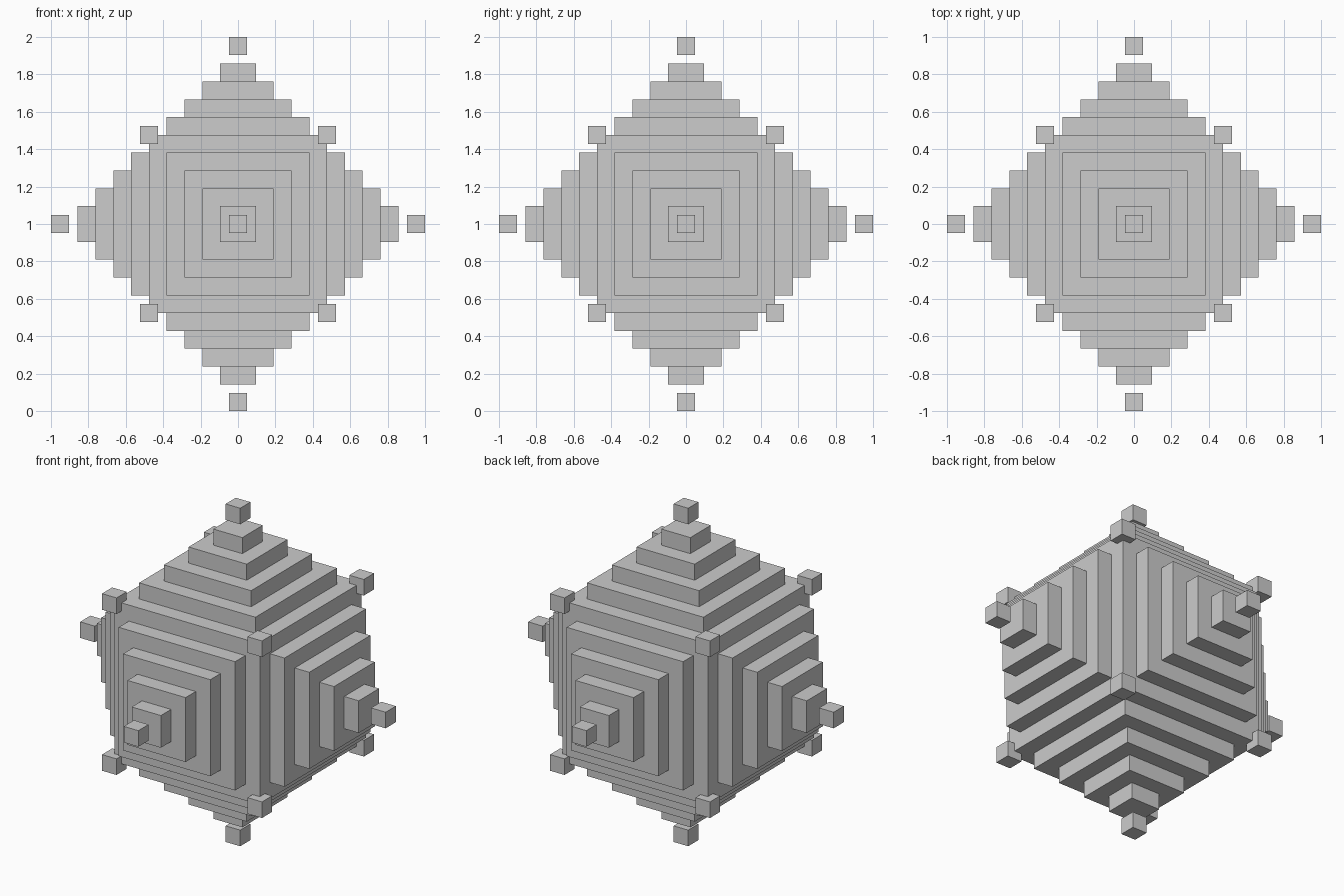
import bpy, bmesh
from itertools import product
from mathutils import Vector

if "Cube" in bpy.data.objects:
    bpy.data.objects.remove(bpy.data.objects["Cube"])

U = 2 / 21                      # one step of the stacked form
CENTRE = Vector((0, 0, 1))

grey = bpy.data.materials.new("light_grey")
grey.diffuse_color = (0.604, 0.604, 0.604, 1)
grey.use_nodes = True
grey.node_tree.nodes["Principled BSDF"].inputs["Base Color"].default_value = grey.diffuse_color


def add_object(name, bm, location):
    mesh = bpy.data.meshes.new(name)
    bm.to_mesh(mesh)
    bm.free()
    mesh.materials.append(grey)
    obj = bpy.data.objects.new(name, mesh)
    obj.location = location
    bpy.context.collection.objects.link(obj)


def add_cube(name, size, location):
    bm = bmesh.new()
    bmesh.ops.create_cube(bm, size=size)
    add_object(name, bm, location)


# Core block with a four-tier stepped pyramid raised from each face
bm = bmesh.new()
bmesh.ops.create_cube(bm, size=10 * U)
caps = list(bm.faces)
for tier in range(4):
    bmesh.ops.inset_individual(bm, faces=caps, thickness=U, use_even_offset=True)
    for cap in caps:
        normal = cap.normal.copy()
        side = bmesh.ops.extrude_discrete_faces(bm, faces=[cap])["faces"][0]
        bmesh.ops.translate(bm, verts=side.verts, vec=normal * U)
        caps[caps.index(cap)] = side
    bm.normal_update()
add_object("stepped_core", bm, CENTRE)

# Small cubes floating beyond the six pyramid tips
for axis in range(3):
    for sign in (-1, 1):
        offset = Vector((0, 0, 0))
        offset[axis] = sign * 10 * U
        add_cube("tip_cube", U, CENTRE + offset)

# Small cubes sitting on the eight corners of the core
for signs in product((-1, 1), repeat=3):
    add_cube("corner_cube", U, CENTRE + Vector(signs) * 5 * U)
